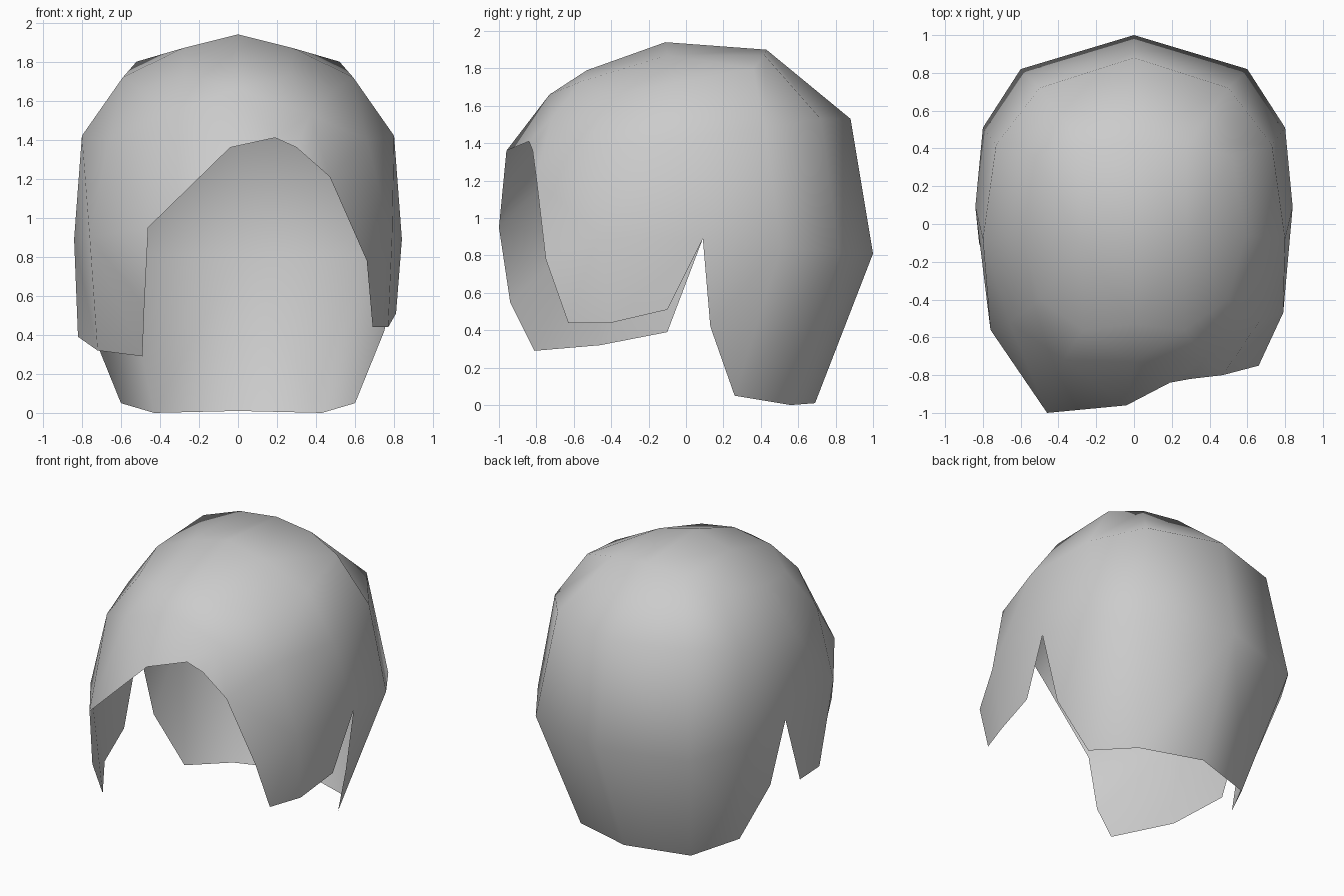
import bpy
import bmesh

default_cube = bpy.data.objects.get("Cube")
if default_cube:
    bpy.data.objects.remove(default_cube, do_unlink=True)

bm = bmesh.new()
known = {}


def vert(point):
    """Return the shared vertex at a point."""
    if point not in known:
        known[point] = bm.verts.new(point)
    return known[point]


def face(*points):
    """Make a face, skipping repeated corners."""
    corners = list(dict.fromkeys(vert(p) for p in points))
    if len(corners) > 2:
        bm.faces.new(corners)


def strip(upper, lower):
    """Join two rows of points with a band of faces."""
    for i in range(len(upper) - 1):
        face(upper[i], upper[i + 1], lower[i + 1], lower[i])


def mirrored(points, side):
    return [(side * x, y, z) for x, y, z in points]


# Symmetric half rows, running from the back to the front
peak = (0, -.11, 1.94)
crown = [(.28, -.1, 1.87)]
upper_ring = [(0, .43, 1.9), (.28, .42, 1.87), (.52, .36, 1.8), (.59, -.06, 1.72),
              (.5, -.4, 1.66), (.27, -.56, 1.73), (0, -.53, 1.79)]
brow_ring = [(0, .88, 1.53), (.5, .72, 1.53), (.73, .42, 1.48), (.8, -.08, 1.42),
             (.66, -.52, 1.4), (.37, -.72, 1.53), (0, -.73, 1.66)]
back_ring = [(0, 1, .81), (.6, .82, .81), (.8, .51, .85), (.84, .09, .89)]
nape_hem = [(0, .69, .01), (.43, .56, 0), (.6, .26, .05), (.75, .13, .42)]

# Uneven front locks: temple, inner edge, lower edge, then the hem
right_lock = [(-.76, -.56, .9), (-.46, -1, .95), (-.48, -.94, .55)]
right_hem = [(-.82, -.1, .39), (-.72, -.46, .32), (-.49, -.81, .29)]
left_lock = [(.79, -.47, .9), (.47, -.8, 1.21), (.66, -.75, .78)]
left_hem = [(.81, -.1, .51), (.77, -.4, .44), (.69, -.63, .44)]
parting = (-.04, -.96, 1.36)
left_fringe = [(.3, -.82, 1.36), (.19, -.84, 1.41)]

for side, lock, hem, fringe in ((-1, right_lock, right_hem, []),
                                (1, left_lock, left_hem, left_fringe)):
    top = mirrored(crown, side)[0]
    upper, brow, back, nape = (mirrored(row, side) for row in
                               (upper_ring, brow_ring, back_ring, nape_hem))
    temple, inner, lower = lock
    notch = back[-1]

    # Crown cap
    strip([top] * len(upper), upper)
    face(peak, top, upper[0])
    face(peak, top, upper[-1])

    # Dome and back down to the nape
    strip(upper, brow)
    strip(brow[:4], back)
    strip(back, nape)

    # Side lock in front of the notch
    strip(brow[3:6], [notch, temple, inner])
    face(temple, inner, lower)
    strip([notch, temple, lower], hem)

    # Fringe
    edge = [inner] + fringe + [parting]
    half = len(edge) // 2
    strip([brow[5]] * half + [brow[6]] * half, edge)

# Face the shell outward
bmesh.ops.recalc_face_normals(bm, faces=bm.faces)
bm.normal_update()
if vert(peak).normal.z < 0:
    bmesh.ops.reverse_faces(bm, faces=bm.faces)
for f in bm.faces:
    f.smooth = True

mesh = bpy.data.meshes.new("hair_shell")
bm.to_mesh(mesh)
bm.free()

grey = bpy.data.materials.new("light_grey")
grey.use_nodes = True
grey.diffuse_color = (.6, .6, .6, 1)
grey.node_tree.nodes["Principled BSDF"].inputs["Base Color"].default_value = (.6, .6, .6, 1)
mesh.materials.append(grey)

hair = bpy.data.objects.new("hair_shell", mesh)
bpy.context.collection.objects.link(hair)
